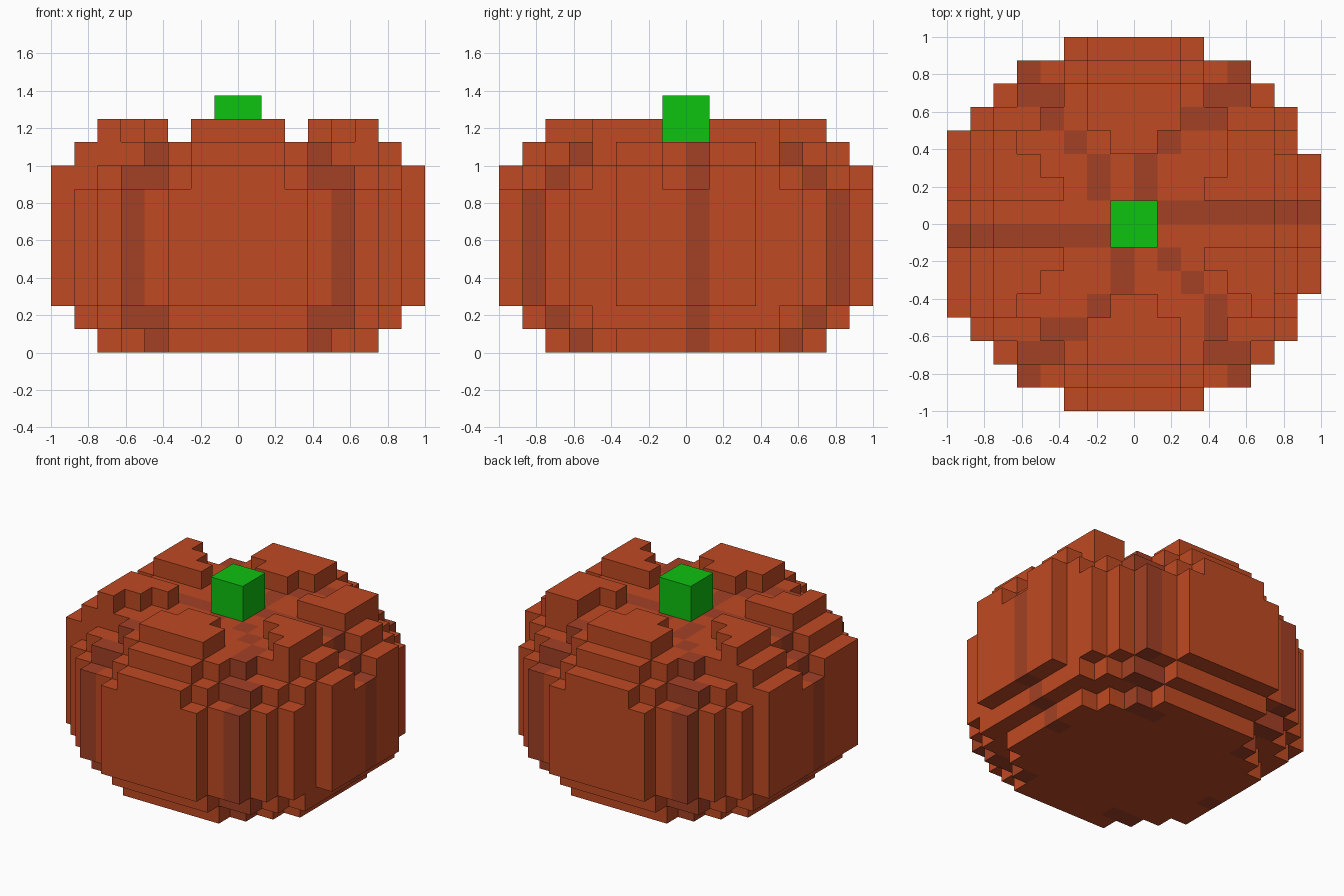
import bpy
import bmesh
import math

cube = bpy.data.objects.get("Cube")
if cube:
    bpy.data.objects.remove(cube, do_unlink=True)

U = 0.125  # size of one block


def material(name, rgb):
    m = bpy.data.materials.new(name)
    m.diffuse_color = (*rgb, 1)
    m.use_nodes = True
    bsdf = m.node_tree.nodes["Principled BSDF"]
    bsdf.inputs["Base Color"].default_value = (*rgb, 1)
    bsdf.inputs["Roughness"].default_value = 0.9
    return m


ORANGE = material("pumpkin orange", (0.521, 0.067, 0.016))
DARK = material("groove rust", (0.366, 0.051, 0.018))
GREEN = material("stem green", (0.004, 0.539, 0.005))

# Half widths of each layer, one per row of blocks going outward from the middle
BOTTOM = [6, 6, 6, 5, 4, 3]
LOWER = [7, 7, 7, 7, 6, 5, 3]
WALL = [8, 8, 8, 7, 7, 6, 5, 3]
UPPER = [7, 8, 8, 7, 6, 5, 3, 2]
SHOULDER = [6, 7, 7, 6, 4, 3, 2]
LAYERS = [BOTTOM, LOWER] + [WALL] * 5 + [UPPER, SHOULDER]

cells = set()
for k, widths in enumerate(LAYERS):
    for row, w in enumerate(widths):
        left = w + 1 if row == 3 and k in range(2, 9) else w  # left lobe is wider
        for j in (row, -1 - row):
            cells.update((i, j, k) for i in range(-left, w))

# Raised lobes on the crown
for row, w in ((3, 1), (4, 2), (5, 2)):
    for j in (row, -1 - row):
        cells.update((i, j, 9) for i in range(-w, w))
for row, inner in ((1, 3), (2, 4), (3, 5)):
    for j in (row, -1 - row):
        cells.update((i, j, 9) for i in range(-6, -inner))
        start = 4 if j == 3 else inner
        cells.update((i, j, 9) for i in range(start, 6))

# Columns that carry the dark grooves: (x0, x1, y0, y1) in blocks
GROOVES = [
    (1, 8, 0, 1), (-8, -1, -1, 0),
    (-5, -4, 6, 7), (-5, -3, 5, 6), (-4, -3, 4, 5), (-3, -2, 3, 4), (-2, -1, 1, 3),
    (4, 5, 6, 7), (3, 5, 5, 6), (2, 4, 4, 5), (1, 2, 3, 4), (0, 1, 1, 3),
    (-1, 0, -3, -1), (-2, -1, -4, -3), (-4, -2, -5, -4), (-5, -3, -6, -5), (-5, -4, -7, -6),
    (1, 2, -2, -1), (2, 3, -3, -2), (3, 4, -5, -3), (3, 5, -6, -5), (4, 5, -7, -6),
]
dark = {(i, j) for a, b, c, d in GROOVES for i in range(a, b) for j in range(c, d)}

# Pumpkin skin: only the exposed sides of the blocks
bm = bmesh.new()
grid = {}


def corner(p):
    if p not in grid:
        grid[p] = bm.verts.new([c * U for c in p])
    return grid[p]


for c in sorted(cells):
    for axis in range(3):
        for side in (0, 1):
            n = list(c)
            n[axis] += 2 * side - 1
            if tuple(n) in cells:
                continue
            u, v = (axis + 1) % 3, (axis + 2) % 3
            quad = []
            for du, dv in ((0, 0), (1, 0), (1, 1), (0, 1)):
                p = list(c)
                p[axis] += side
                p[u] += du
                p[v] += dv
                quad.append(corner(tuple(p)))
            face = bm.faces.new(quad if side else quad[::-1])
            underside = axis == 2 and side == 0
            rim = math.hypot(c[0] + 0.5, c[1] + 0.5) > 5
            face.material_index = int(c[:2] in dark and (rim or not underside))

# Merge flat blocks into large faces, keeping the colour borders
bmesh.ops.dissolve_limit(bm, angle_limit=0.01, verts=bm.verts[:], edges=bm.edges[:],
                         delimit={'MATERIAL'})
mesh = bpy.data.meshes.new("pumpkin_body")
bm.to_mesh(mesh)
bm.free()
mesh.materials.append(ORANGE)
mesh.materials.append(DARK)
body = bpy.data.objects.new("pumpkin_body", mesh)
bpy.context.collection.objects.link(body)

# Stem
bpy.ops.mesh.primitive_cube_add(size=2 * U, location=(0, 0, 10 * U))
stem = bpy.context.object
stem.name = "stem"
stem.data.materials.append(GREEN)
